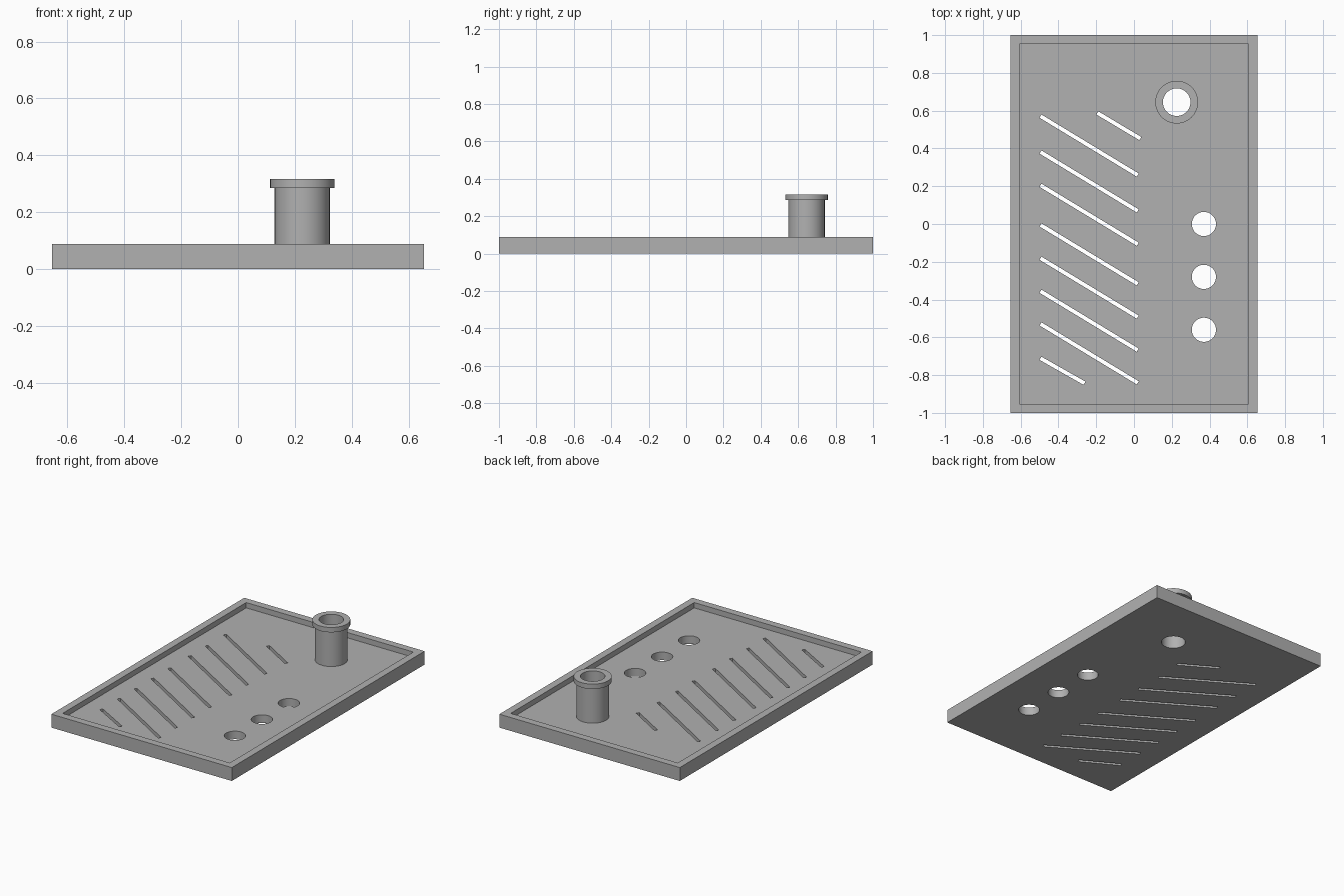
import bpy, bmesh, math
from mathutils import Matrix

if "Cube" in bpy.data.objects:
    bpy.data.objects.remove(bpy.data.objects["Cube"])

W, L, H, FLOOR = 1.31, 2.0, 0.088, 0.053
RIM = 0.068
TUBE = (0.226, 0.645)
SEG = 64

grey = bpy.data.materials.new("grey")
grey.diffuse_color = (0.44, 0.44, 0.44, 1)
grey.use_nodes = True
grey.node_tree.nodes["Principled BSDF"].inputs["Base Color"].default_value = grey.diffuse_color


def make(name, bm):
    bmesh.ops.recalc_face_normals(bm, faces=bm.faces)
    me = bpy.data.meshes.new(name)
    bm.to_mesh(me)
    bm.free()
    ob = bpy.data.objects.new(name, me)
    me.materials.append(grey)
    bpy.context.collection.objects.link(ob)
    return ob


def smooth(ob):
    bpy.ops.object.select_all(action='DESELECT')
    ob.select_set(True)
    bpy.context.view_layer.objects.active = ob
    bpy.ops.object.shade_smooth_by_angle(angle=math.radians(30))


# Tray: box with its top inset and sunk to leave a raised rim
bm = bmesh.new()
bmesh.ops.create_cube(bm, size=1, matrix=Matrix.Translation((0, 0, H / 2)) @ Matrix.Diagonal((W, L, H, 1)))
bm.faces.ensure_lookup_table()
top = max(bm.faces, key=lambda f: f.calc_center_median().z)
bmesh.ops.inset_region(bm, faces=[top], thickness=RIM)
ring = bmesh.ops.extrude_face_region(bm, geom=[top])
bmesh.ops.translate(bm, vec=(0, 0, FLOOR - H), verts=[v for v in ring['geom'] if isinstance(v, bmesh.types.BMVert)])
if top.is_valid:
    bmesh.ops.delete(bm, geom=[top], context='FACES')
tray = make("tray", bm)

# Cutter: round holes and slanted drain slots
bm = bmesh.new()
for x, y, r in [(*TUBE, 0.073), (0.37, 0, 0.064), (0.37, -0.28, 0.064), (0.37, -0.56, 0.064)]:
    bmesh.ops.create_cone(bm, cap_ends=True, segments=SEG, radius1=r, radius2=r, depth=0.4,
                          matrix=Matrix.Translation((x, y, 0)))
slots = [(-0.495, y, 0.02, y - 0.312) for y in (0.571, 0.381, 0.205, -0.005, -0.181, -0.356, -0.529)]
slots += [(-0.495, -0.711, -0.262, -0.843), (-0.194, 0.588, 0.034, 0.452)]
for x0, y0, x1, y1 in slots:
    bmesh.ops.create_cube(bm, size=1, matrix=Matrix.Translation(((x0 + x1) / 2, (y0 + y1) / 2, 0))
                          @ Matrix.Rotation(math.atan2(y1 - y0, x1 - x0), 4, 'Z')
                          @ Matrix.Diagonal((math.hypot(x1 - x0, y1 - y0), 0.02, 0.4, 1)))
cutter = make("hole_cutter", bm)
cutter.hide_render = True
cutter.hide_viewport = False

mod = tray.modifiers.new("holes", 'BOOLEAN')
mod.operation, mod.solver, mod.object = 'DIFFERENCE', 'EXACT', cutter
bpy.context.view_layer.objects.active = tray
bpy.ops.object.modifier_apply(modifier=mod.name)
bpy.data.objects.remove(cutter)
smooth(tray)

# Flanged tube: lathed profile standing on the tray floor
profile = [(0.097, FLOOR), (0.097, 0.285), (0.113, 0.285), (0.113, 0.317), (0.073, 0.317), (0.073, FLOOR)]
bm = bmesh.new()
rings = [[bm.verts.new((TUBE[0] + r * math.cos(2 * math.pi * i / SEG),
                        TUBE[1] + r * math.sin(2 * math.pi * i / SEG), z)) for i in range(SEG)]
         for r, z in profile]
for k, a in enumerate(rings):
    b = rings[(k + 1) % len(rings)]
    for i in range(SEG):
        j = (i + 1) % SEG
        bm.faces.new((a[i], a[j], b[j], b[i]))
smooth(make("flanged_tube", bm))
